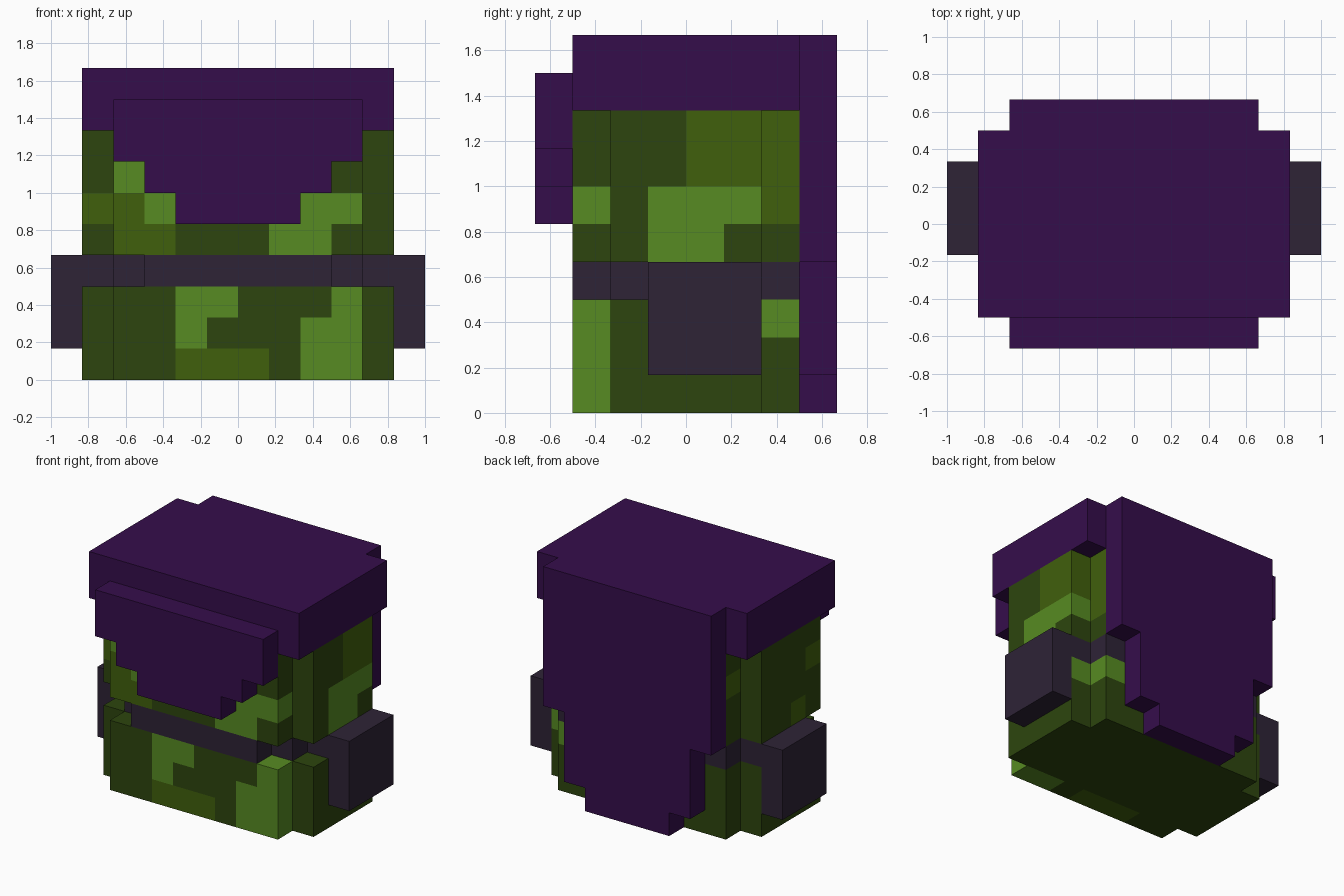
import bpy, bmesh
from mathutils import Vector

if "Cube" in bpy.data.objects:
    bpy.data.objects.remove(bpy.data.objects["Cube"], do_unlink=True)

U = 1 / 6  # size of one building block


def make_material(name, hex_code):
    def linear(c):
        c /= 255
        return c / 12.92 if c <= 0.04045 else ((c + 0.055) / 1.055) ** 2.4
    rgba = [linear(int(hex_code[i:i + 2], 16)) for i in (0, 2, 4)] + [1.0]
    m = bpy.data.materials.new(name)
    m.use_nodes = True
    m.diffuse_color = rgba
    m.node_tree.nodes["Principled BSDF"].inputs["Base Color"].default_value = rgba
    return m


purple = make_material("deep_purple", "350D4B")
leather = make_material("dark_grey_purple", "2E2336")
greens = [make_material("dark_green", "2D450E"),
          make_material("mid_green", "40600C"),
          make_material("light_green", "578B22")]
MID, LIGHT = 1, 2
DIRS = [Vector(d) for d in ((1, 0, 0), (-1, 0, 0), (0, 1, 0), (0, -1, 0), (0, 0, 1), (0, 0, -1))]


def cells_of(box):
    x0, x1, y0, y1, z0, z1 = box
    return {(x, y, z) for x in range(x0, x1) for y in range(y0, y1) for z in range(z0, z1)}


def block_part(name, boxes, materials, patches=()):
    """Outer shell of a union of block boxes; patches are (box, material index[, direction])."""
    filled = set().union(*(cells_of(b) for b in boxes))
    paint = {}
    for box, index, *only in patches:
        for c in cells_of(box):
            for d in only or DIRS:
                paint[c, tuple(d)] = index
    bm = bmesh.new()
    for c in sorted(filled):
        for d in DIRS:
            if tuple(int(a + b) for a, b in zip(c, d)) in filled:
                continue
            s = Vector((d.y, d.z, d.x))
            t = d.cross(s)
            mid = Vector(c) + Vector((0.5, 0.5, 0.5)) + d / 2
            corners = [mid + (s * i + t * j) / 2 for i, j in ((-1, -1), (1, -1), (1, 1), (-1, 1))]
            face = bm.faces.new([bm.verts.new(p * U) for p in corners])
            face.material_index = paint.get((c, tuple(d)), 0)
    # Join the blocks and merge flat areas of one colour
    bmesh.ops.remove_doubles(bm, verts=bm.verts, dist=0.001)
    bmesh.ops.dissolve_limit(bm, angle_limit=0.01, verts=bm.verts, edges=bm.edges,
                             delimit={'MATERIAL', 'NORMAL'})
    mesh = bpy.data.meshes.new(name)
    bm.to_mesh(mesh)
    bm.free()
    for m in materials:
        mesh.materials.append(m)
    obj = bpy.data.objects.new(name, mesh)
    bpy.context.collection.objects.link(obj)
    return obj


def body_boxes(z0, z1):
    # Rectangle with its four corners cut in by one block
    return [(-5, 5, -2, 2, z0, z1), (-4, 4, -3, 3, z0, z1)]


# Lower body with camouflage patches
block_part("lower_body", body_boxes(0, 3), greens, [
    ((-2, 1, -3, -2, 0, 1), MID),
    ((-2, -1, -3, -2, 1, 2), LIGHT),
    ((-2, 0, -3, -2, 2, 3), LIGHT),
    ((2, 4, -3, -2, 0, 2), LIGHT),
    ((3, 4, -3, -2, 2, 3), LIGHT),
    ((3, 4, 2, 3, 2, 3), LIGHT),
    ((4, 5, 1, 2, 2, 3), LIGHT, (0, 1, 0)),
])

# Upper body with camouflage patches
block_part("upper_body", body_boxes(4, 8), greens, [
    # front
    ((-4, -2, -3, -2, 4, 5), MID),
    ((-4, -3, -3, -2, 5, 6), MID),
    ((-3, -2, -3, -2, 5, 6), LIGHT),
    ((-4, -3, -3, -2, 6, 7), LIGHT),
    ((1, 3, -3, -2, 4, 5), LIGHT),
    ((2, 4, -3, -2, 5, 6), LIGHT),
    # left side
    ((4, 5, 0, 2, 6, 8), MID),
    ((4, 5, -1, 2, 5, 6), LIGHT),
    ((4, 5, -1, 1, 4, 5), LIGHT),
    ((3, 4, 2, 3, 5, 8), MID),
    # right side
    ((-5, -4, -2, -1, 5, 6), MID, (0, -1, 0)),
    ((-5, -4, -2, -1, 6, 7), MID, (-1, 0, 0)),
    ((-5, -4, -1, 0, 4, 5), MID),
    ((-4, -3, 2, 3, 6, 7), MID),
])

# Belt, cut in further at the front corners
block_part("belt", [(-3, 3, -3, 3, 3, 4), (-4, 4, -2, 3, 3, 4), (-5, 5, -1, 2, 3, 4)], [leather])

# Side pouches
for side, x in (("left", 5), ("right", -6)):
    block_part(side + "_pouch", [(x, x + 1, -1, 2, 1, 4)], [leather])

# Lid, stepped front flap and stepped back panel
block_part("lid", [(-5, 5, -3, 3, 8, 10)], [purple])
block_part("front_flap", [(-w, w, -4, -3, z0, z1)
                          for w, z0, z1 in ((4, 7, 9), (3, 6, 7), (2, 5, 6))], [purple])
block_part("back_panel", [(-w, w, 3, 4, z0, z1)
                          for w, z0, z1 in ((4, 4, 10), (3, 1, 4), (2, 0, 1))], [purple])
